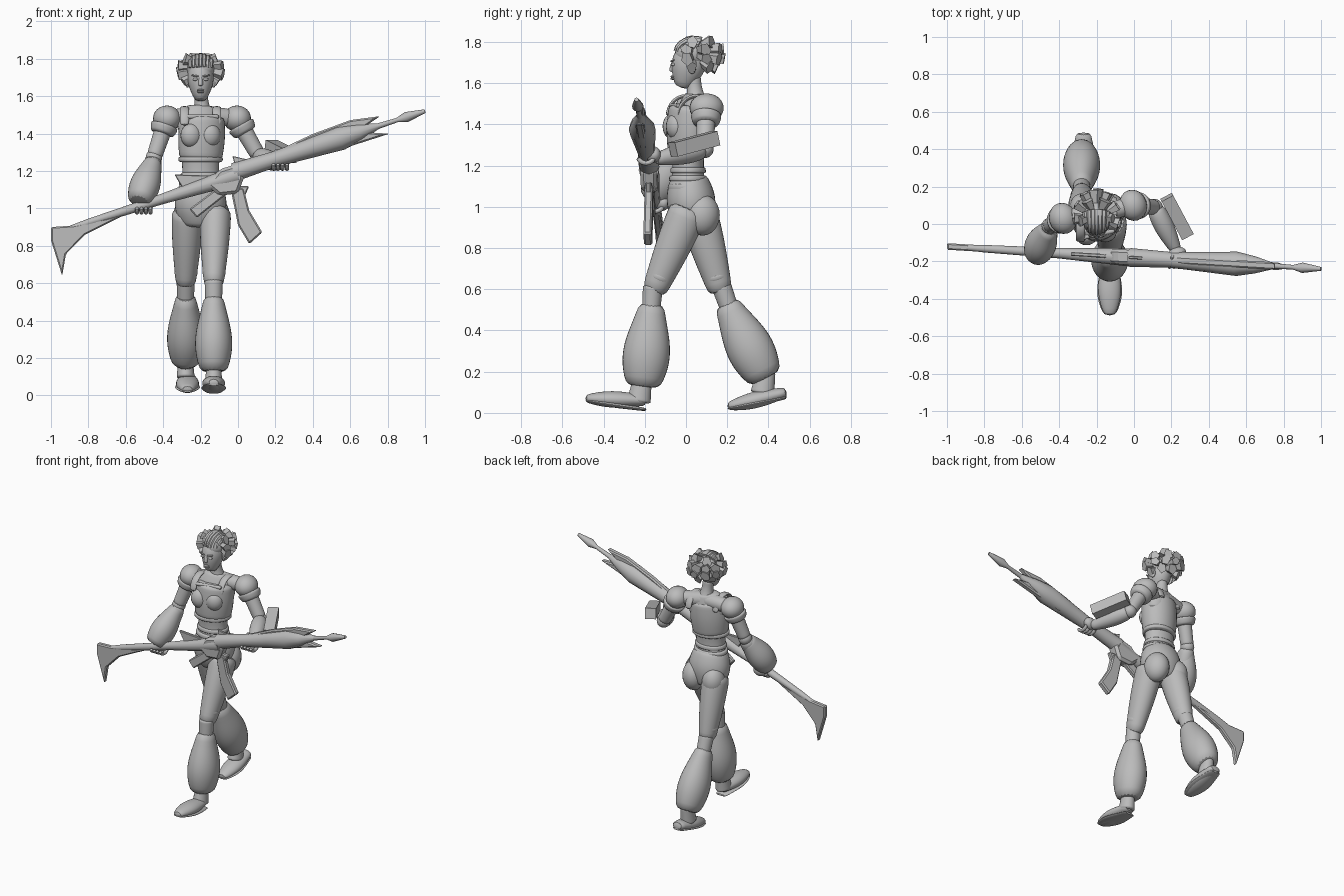
import bpy, bmesh, math, random
from math import sin, cos, pi
from mathutils import Vector, Matrix

random.seed(4)
if "Cube" in bpy.data.objects:
    bpy.data.objects.remove(bpy.data.objects["Cube"])

grey = bpy.data.materials.new("plain grey")
grey.use_nodes = True
grey.diffuse_color = (.5, .5, .5, 1)
grey.node_tree.nodes["Principled BSDF"].inputs["Base Color"].default_value = grey.diffuse_color

AXIS_X, AXIS_Y, AXIS_Z = Vector((1, 0, 0)), Vector((0, 1, 0)), Vector((0, 0, 1))
TWIST = Vector((1, .3, 0)).normalized()
MID = -.2
SIDES = {"left": 1, "right": -1}


def finish(name, bm, smooth=True, subdivide=False, bevel=0):
    bmesh.ops.recalc_face_normals(bm, faces=bm.faces)
    mesh = bpy.data.meshes.new(name)
    bm.to_mesh(mesh)
    bm.free()
    mesh.materials.append(grey)
    obj = bpy.data.objects.new(name, mesh)
    bpy.context.collection.objects.link(obj)
    if subdivide:
        obj.modifiers.new("Subdivision", "SUBSURF").levels = 1
    if bevel:
        edge = obj.modifiers.new("Bevel", "BEVEL")
        edge.width, edge.segments = bevel, 1
    if smooth:
        bpy.ops.object.select_all(action="DESELECT")
        obj.select_set(True)
        bpy.context.view_layer.objects.active = obj
        bpy.ops.object.shade_smooth_by_angle(angle=math.radians(40))


def loft(name, path, radii, depth=1, across=AXIS_X, sides=16, subdivide=True):
    """Skin elliptical rings along a path; depth is their second radius over the first."""
    bm = bmesh.new()
    path = [Vector(point) for point in path]
    rings = []
    for i, (point, radius) in enumerate(zip(path, radii)):
        tangent = (path[min(i + 1, len(path) - 1)] - path[max(i - 1, 0)]).normalized()
        u = (across - tangent * across.dot(tangent)).normalized()
        v = tangent.cross(u) * depth
        angles = [math.tau * k / sides for k in range(sides)]
        rings.append([bm.verts.new(point + radius * (u * cos(a) + v * sin(a))) for a in angles])
    for low, high in zip(rings, rings[1:]):
        for k in range(sides):
            n = (k + 1) % sides
            bm.faces.new((low[k], low[n], high[n], high[k]))
    bm.faces.new(rings[0][::-1])
    bm.faces.new(rings[-1])
    finish(name, bm, subdivide=subdivide)


def limb(name, start, end, first, last, belly=0, skew=1, depth=1, across=AXIS_X, steps=8):
    """Straight tapered form whose radius swells by a sine belly, moved along by skew."""
    start, end = Vector(start), Vector(end)
    stations = [i / steps for i in range(steps + 1)]
    radii = [first + (last - first) * t + belly * sin(pi * t ** skew) for t in stations]
    loft(name, [start.lerp(end, t) for t in stations], radii, depth, across)


def ball(name, centre, size):
    bm = bmesh.new()
    bmesh.ops.create_uvsphere(bm, u_segments=20, v_segments=12, radius=1)
    turn = Matrix((TWIST, AXIS_Z.cross(TWIST), AXIS_Z)).transposed().to_4x4()
    bm.transform(Matrix.Translation(centre) @ turn @ Matrix.Diagonal((*size, 1)))
    finish(name, bm)


# The weapon's straight axis rises and drifts forward toward its tip
def on_gun(x, up=0, out=0):
    return Vector((x, out - .18 - .06 * x, up + 1.2 + .32 * x))


def gun_tube(name, stations, up=0):
    path = [on_gun(x, up) for x, radius in stations]
    loft(name, path, [radius for x, radius in stations], 1, AXIS_Y, 12, False)


def gun_plate(name, thick, *outline):
    bm = bmesh.new()
    near, far = [[bm.verts.new(on_gun(x, up, side * thick / 2)) for x, up in outline] for side in (-1, 1)]
    bm.faces.new(near)
    bm.faces.new(far[::-1])
    for k in range(len(outline)):
        n = (k + 1) % len(outline)
        bm.faces.new((near[k], far[k], far[n], near[n]))
    finish(name, bm, smooth=False, bevel=thick / 5)


# Hips, waist and belt
limb("hips", (MID, .04, .9), (MID, .01, 1.15), .1, .105, belly=.04, depth=.85)
limb("waist", (MID, .01, 1.1), (MID, .01, 1.3), .11, .11, belly=-.01, depth=.78)
for i in range(3):
    height, radius = 1.08 + i * .04, .125 - i * .008
    limb("belt_band", (MID, .01, height), (MID, .01, height + .035), radius, radius - .005,
         belly=.004, depth=.8, steps=4)

# Chest and bodice, turned toward the left side
limb("chest", (MID, .03, 1.4), (-.19, .05, 1.55), .13, .08, belly=.02, depth=.6, across=TWIST)
limb("bodice", (MID, .01, 1.25), (-.19, .02, 1.5), .115, .12, belly=.012, depth=.85, across=TWIST)
limb("bodice_hem", (MID, .01, 1.245), (MID, .01, 1.28), .12, .12, belly=.004, depth=.82, across=TWIST, steps=4)
limb("neckline_trim", (-.28, -.075, 1.49), (-.1, -.035, 1.49), .012, .012, across=AXIS_Z)
limb("neck", (-.19, .05, 1.5), (MID, .035, 1.63), .06, .038, belly=-.01)
for side, s in SIDES.items():
    base = Vector((MID, .025, 1.44)) + TWIST * s * .09
    ball(side + "_bust", (MID + s * .05, -.055 + s * .008, 1.39), (.058, .05, .065))
    arc = [pi * i / 8 for i in range(9)]
    loft(side + "_shoulder_strap", [base + Vector((0, -.09 * cos(a), .1 * sin(a))) for a in arc],
         [.024] * len(arc), depth=.4)

# Head and face
limb("head", (MID, -.02, 1.575), (MID, .05, 1.82), .028, .03, belly=.043, depth=1.2)
limb("nose", (MID, -.06, 1.71), (MID, -.07, 1.655), .006, .012, belly=.003)
for height in (1.622, 1.632):
    ball("lip", (MID, -.065, height), (.02, .01, .006))
for side, s in SIDES.items():
    ball(side + "_eye", (MID + s * .028, -.063, 1.69), (.015, .01, .008))
    ball(side + "_ear", (MID + s * .07, .03, 1.675), (.01, .02, .03))
    limb(side + "_brow", (MID + s * .01, -.073, 1.706), (MID + s * .05, -.058, 1.712), .005, .004,
         across=AXIS_Z, steps=3)

# Hair: scalp, braided rows over the crown and flared tufts behind
skull = Vector((MID, .035, 1.745))
ball("scalp", skull, (.075, .09, .072))
for i in range(-3, 4):
    spread = i / 4
    tilt = math.sqrt(1 - spread ** 2)
    arc = [pi * (.05 + .1 * step) for step in range(7)]
    path = [skull + Vector((.075 * spread, -.09 * tilt * cos(a), .07 * tilt * sin(a))) for a in arc]
    loft("braid_row", path, [.008 + .002 * step for step in range(len(arc))], sides=6, subdivide=False)


def tuft(azimuth, lift):
    out = Vector((cos(lift) * sin(azimuth), cos(lift) * cos(azimuth), sin(lift)))
    root = skull + out * .05
    tip = skull + Vector((out.x * .125, out.y * .155, out.z * .09 - .01))
    bm = bmesh.new()
    bmesh.ops.create_cone(bm, cap_ends=True, segments=5, radius1=.018,
                          radius2=random.uniform(.032, .042), depth=1)
    aim = (tip - root).to_track_quat("Z", "Y").to_matrix().to_4x4()
    stretch = Matrix.Diagonal((1, .8, (tip - root).length, 1))
    spin = Matrix.Rotation(random.random() * math.tau, 4, "Z")
    bm.transform(Matrix.Translation((root + tip) / 2) @ aim @ spin @ stretch)
    finish("hair_tuft", bm, smooth=False)


for lift, count in ((-.7, 5), (-.2, 7), (.3, 7), (.8, 4)):
    for i in range(count):
        tuft((i / (count - 1) - .5) * 3.4 + random.uniform(-.1, .1), lift)

# Legs: the left strides forward, the right trails behind
LEGS = {
    "left": [Vector(p) for p in ((-.12, .02, 1), (-.13, -.16, .58), (-.13, -.21, .12))],
    "right": [Vector(p) for p in ((-.27, .05, 1), (-.28, .17, .58), (-.28, .39, .16))],
}
for side, (hip, knee, ankle) in LEGS.items():
    limb(side + "_thigh", hip, knee, .085, .052, belly=.008, skew=.8, depth=1.12)
    ball(side + "_buttock", hip + Vector((0, .08 - hip.y, -.04)), (.075, .085, .1))
    limb(side + "_thigh_hem", hip.lerp(knee, .78), hip.lerp(knee, .86), .062, .058, belly=.004, steps=4)
    limb(side + "_knee", knee + AXIS_Z * .04, knee.lerp(ankle, .2), .05, .045)
    limb(side + "_trouser_flare", knee.lerp(ankle, .1), ankle, .052, .07,
         belly=.04, skew=1.3, depth=1.15)
    limb(side + "_ankle", ankle + AXIS_Z * .05, ankle - Vector((0, .02, .07)), .038, .05, depth=1.2)

# Shoes with thin soles
SHOES = {
    "left": ((-.13, -.19, .06), (-.13, -.49, .07), .045, .01),
    "right": ((-.27, .49, .1), (-.27, .2, .03), .025, .01),
}
for side, (heel, toe, heel_drop, toe_drop) in SHOES.items():
    limb(side + "_shoe", heel, toe, .04, .028, belly=.03, skew=1.2, depth=.65)
    limb(side + "_sole", Vector(heel) - AXIS_Z * heel_drop, Vector(toe) - AXIS_Z * toe_drop,
         .04, .03, belly=.035, skew=1.3, depth=.2)

# Arms, shoulder guards and hands curled around the weapon
ARMS = {
    "left": [Vector(p) for p in ((-.005, .1, 1.48), (.11, .09, 1.28), (.23, -.15, 1.23))],
    "right": [Vector(p) for p in ((-.38, .03, 1.48), (-.45, -.01, 1.27), (-.5, -.14, 1.03))],
}
for side, (shoulder, elbow, wrist) in ARMS.items():
    limb(side + "_shoulder_slope", (-.19, .055, 1.5), shoulder, .055, .045, across=AXIS_Z)
    limb(side + "_upper_arm", shoulder, elbow, .05, .042, across=TWIST)
    ball(side + "_elbow", elbow, (.044, .044, .044))
    limb(side + "_forearm", elbow, wrist, .042, .028, belly=.018, skew=.8, across=TWIST)
    ball(side + "_shoulder_guard", shoulder, (.074, .084, .07))
    top = shoulder.lerp(elbow, .15)
    limb(side + "_guard_cuff", top, top.lerp(elbow, .3), .077, .06, belly=.004, across=TWIST, steps=4)
    grip = on_gun(wrist.x, -.02)
    ball(side + "_palm", grip + AXIS_Y * .035, (.05, .035, .04))
    for i in range(4):
        base = grip + AXIS_X * (i * .024 - .04)
        curl = [pi * (.1 + .2 * joint) for joint in range(5)]
        loft(side + "_finger", [base + .045 * Vector((0, cos(a), -sin(a))) for a in curl],
             [.013] * len(curl), sides=8)
    limb(side + "_thumb", grip + AXIS_Y * .045, grip + Vector((-.03, .01, .06)), .014, .009, across=TWIST)

limb("right_sleeve", (-.45, -.02, 1.26), (-.53, -.17, 1.03), .045, .06,
     belly=.03, skew=1.3, depth=1.1, across=TWIST)

# Box strapped to the left forearm
bm = bmesh.new()
bmesh.ops.create_cube(bm, size=1)
along = Vector((-.12, .225, .06)).normalized()
across = along.cross(AXIS_Z).normalized()
turn = Matrix((across, along, across.cross(along))).transposed().to_4x4()
bm.transform(Matrix.Translation((.23, .04, 1.305)) @ turn @ Matrix.Diagonal((.07, .24, .07, 1)))
finish("forearm_box", bm, smooth=False)

# Weapon: hooked stock, shaft, receiver, bladed head and pointed tip
gun_plate("stock_blade", .035, (-1, .02), (-1, -.05), (-.94, -.26), (-.92, -.15), (-.82, -.08), (-.6, -.04), (-.88, -.01))
gun_tube("shaft", [(-.93, .012), (-.8, .02), (-.4, .028), (0, .05)], up=-.02)
gun_plate("receiver", .08, (-.17, -.02), (-.1, .04), (.02, .04), (.03, -.05), (0, -.12), (-.1, -.1))
gun_plate("sight_fin", .015, (-.03, .09), (.06, .04), (0, -.03))
gun_plate("rear_fin", .02, (-.34, .09), (-.14, .02), (-.12, -.06), (-.28, -.03))
gun_plate("grip", .035, (-.12, -.06), (-.05, -.1), (-.22, -.18), (-.26, -.12))
gun_plate("trigger_guard", .03, (0, -.08), (.06, -.1), (0, -.22))
gun_plate("magazine", .04, (-.04, -.08), (.03, -.1), (.06, -.23), (.13, -.37), (.06, -.41), (0, -.29))
gun_tube("barrel", [(-.02, .05), (.2, .042), (.4, .055), (.55, .065), (.65, .045), (.75, .015)])
gun_plate("upper_blade", .04, (.2, .04), (.4, .07), (.6, .08), (.76, .05), (.65, .01), (.3, 0))
gun_plate("lower_blade", .04, (.3, -.03), (.46, -.06), (.81, -.06), (.68, -.01), (.5, .02))
gun_tube("spear_tip", [(.6, .02), (.85, .012), (.9, .028), (1, .01)])
